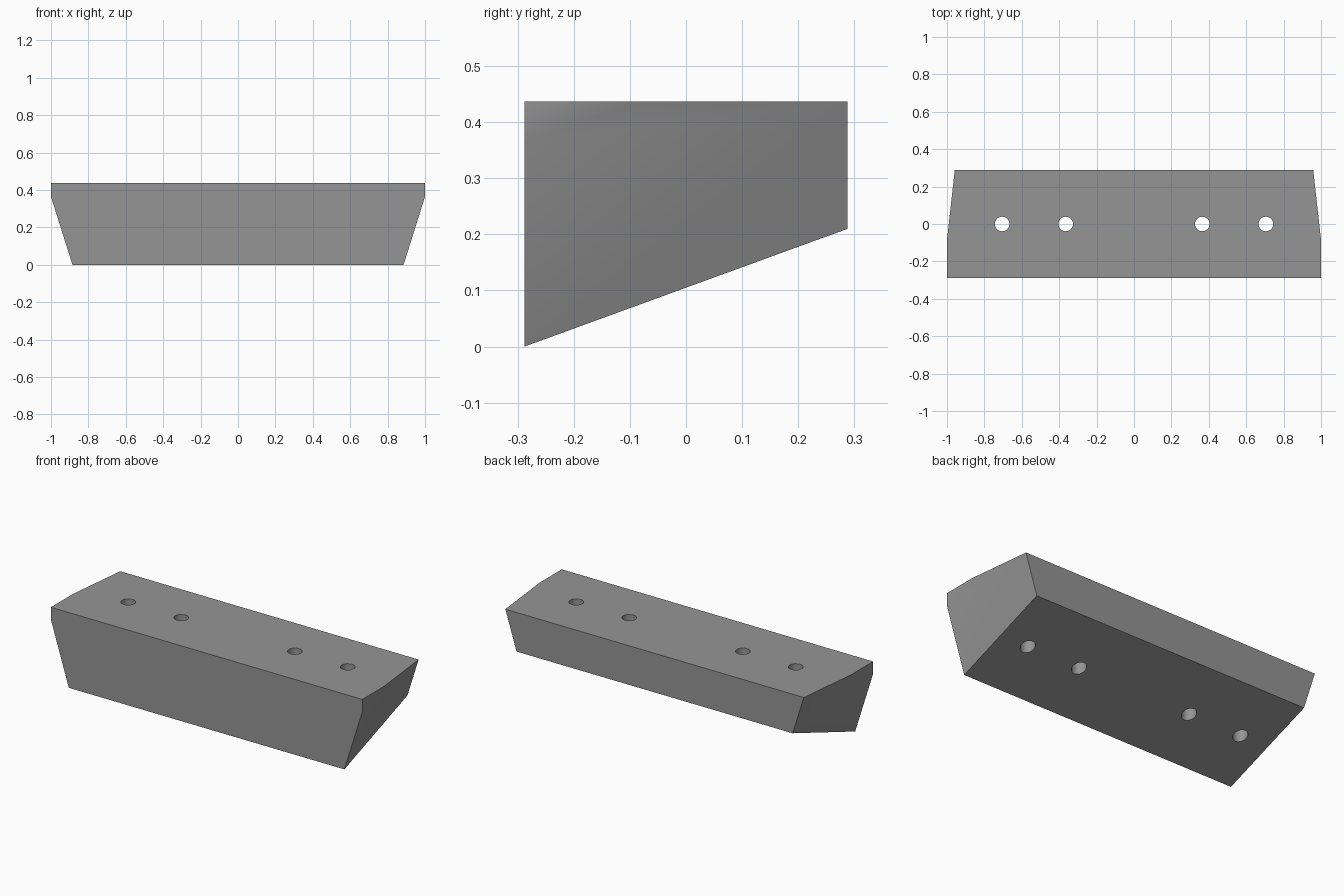
import bpy, bmesh
from mathutils import Vector

if "Cube" in bpy.data.objects:
    bpy.data.objects.remove(bpy.data.objects["Cube"])

TOP, HALF_Y, BACK_Z = 0.437, 0.288, 0.21

grey = bpy.data.materials.new("mid grey")
grey.diffuse_color = (0.3, 0.3, 0.3, 1)
grey.use_nodes = True
grey.node_tree.nodes["Principled BSDF"].inputs["Base Color"].default_value = grey.diffuse_color


def make_object(name, bm):
    bmesh.ops.recalc_face_normals(bm, faces=bm.faces)
    mesh = bpy.data.meshes.new(name)
    bm.to_mesh(mesh)
    bm.free()
    mesh.materials.append(grey)
    obj = bpy.data.objects.new(name, mesh)
    bpy.context.collection.objects.link(obj)
    return obj


# Wedge block: side profile with a sloping underside, swept along x
bm = bmesh.new()
profile = [(-HALF_Y, 0), (HALF_Y, BACK_Z), (HALF_Y, TOP), (-HALF_Y, TOP)]
face = bm.faces.new([bm.verts.new((-1, y, z)) for y, z in profile])
swept = bmesh.ops.extrude_face_region(bm, geom=[face])["geom"]
bmesh.ops.translate(bm, vec=(2, 0, 0),
                    verts=[v for v in swept if isinstance(v, bmesh.types.BMVert)])

# Bevelled ends: slanted cut leaving a small upright triangle at the top front
for s in (-1, 1):
    a = Vector((s, -HALF_Y, 0.365))
    b = Vector((s, -0.085, TOP))
    c = Vector((s * 0.885, -HALF_Y, 0))
    normal = (b - a).cross(c - a)
    if normal.x * s < 0:
        normal.negate()
    bmesh.ops.bisect_plane(bm, geom=bm.verts[:] + bm.edges[:] + bm.faces[:],
                           plane_co=a, plane_no=normal, clear_outer=True)
    bmesh.ops.holes_fill(bm, edges=[e for e in bm.edges if e.is_boundary])
block = make_object("wedge_block", bm)

# Four vertical bolt holes
bm = bmesh.new()
for x in (-0.705, -0.365, 0.365, 0.705):
    cyl = bmesh.ops.create_cone(bm, cap_ends=True, segments=32,
                                radius1=0.039, radius2=0.039, depth=1)
    bmesh.ops.translate(bm, vec=(x, 0, 0.3), verts=cyl["verts"])
cutter = make_object("bolt_hole_cutter", bm)
cutter.hide_render = True
cutter.hide_set(True)

cut = block.modifiers.new("bolt_holes", "BOOLEAN")
cut.operation = "DIFFERENCE"
cut.solver = "EXACT"
cut.object = cutter

# Bake the holes, then smooth while keeping the hard edges
bpy.context.view_layer.objects.active = block
block.select_set(True)
bpy.ops.object.modifier_apply(modifier=cut.name)
bpy.data.objects.remove(cutter)
bpy.ops.object.shade_smooth_by_angle()
